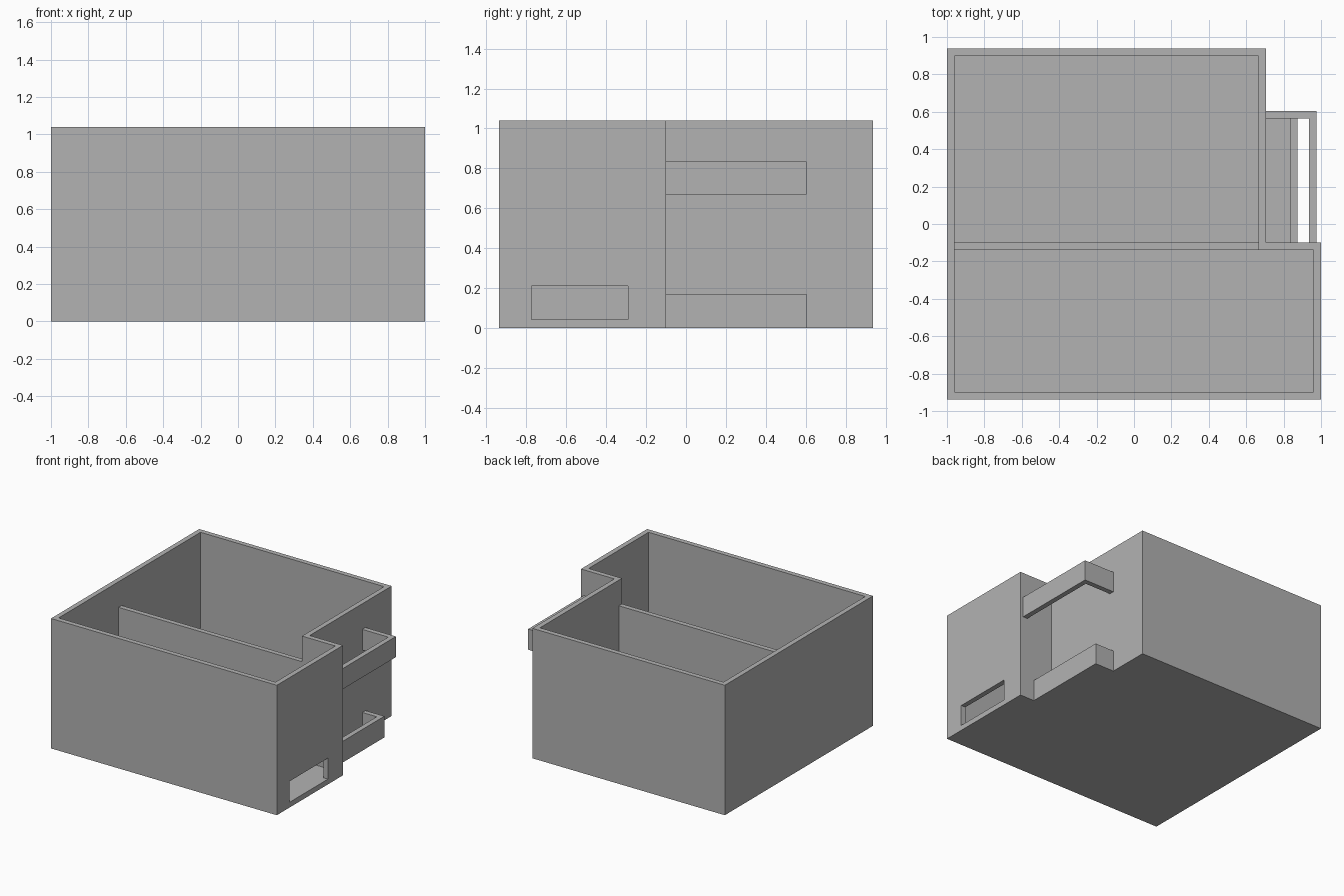
import bpy
import bmesh

cube = bpy.data.objects.get("Cube")
if cube:
    bpy.data.objects.remove(cube, do_unlink=True)

grey = bpy.data.materials.new("plain grey")
grey.use_nodes = True
GREY = (0.448, 0.448, 0.448, 1)
grey.diffuse_color = GREY
grey.node_tree.nodes["Principled BSDF"].inputs["Base Color"].default_value = GREY

W = 0.04       # wall thickness
H = 1.04       # wall height
STEP_X, STEP_Y = 0.705, -0.1   # corner where the plan steps in
BAY_Y = 0.605  # far end of both side bays


def prism(name, outline, z0, z1):
    """Extrude a plan outline from z0 up to z1."""
    bm = bmesh.new()
    face = bm.faces.new([bm.verts.new((x, y, z0)) for x, y in outline])
    up = bmesh.ops.extrude_face_region(bm, geom=[face])["geom"]
    bmesh.ops.translate(bm, vec=(0, 0, z1 - z0),
                        verts=[v for v in up if isinstance(v, bmesh.types.BMVert)])
    bmesh.ops.recalc_face_normals(bm, faces=bm.faces)
    mesh = bpy.data.meshes.new(name)
    bm.to_mesh(mesh)
    bm.free()
    mesh.materials.append(grey)
    obj = bpy.data.objects.new(name, mesh)
    bpy.context.collection.objects.link(obj)
    return obj


def box(name, x0, x1, y0, y1, z0, z1):
    return prism(name, [(x0, y0), (x1, y0), (x1, y1), (x0, y1)], z0, z1)


def stepped_plan(inset):
    """Plan of the building, moved inwards by the inset."""
    left, right, step = -1 + inset, 1 - inset, STEP_X - inset
    front, back, mid = -0.937 + inset, 0.937 - inset, STEP_Y - inset
    return [(left, front), (right, front), (right, mid),
            (step, mid), (step, back), (left, back)]


def cut(target, cutter):
    mod = target.modifiers.new(cutter.name, "BOOLEAN")
    mod.operation = "DIFFERENCE"
    mod.solver = "EXACT"
    mod.object = cutter
    bpy.context.view_layer.objects.active = target
    bpy.ops.object.modifier_apply(modifier=mod.name)
    bpy.data.objects.remove(cutter, do_unlink=True)


# Open-topped shell with a floor and one low window
shell = prism("outer_walls_and_floor", stepped_plan(0), 0, H)
cut(shell, prism("room_cutter", stepped_plan(W), W, H + 0.2))
cut(shell, box("window_cutter", 0.9, 1.1, -0.775, -0.29, 0.042, 0.21))

# Lower partition between the two rooms
box("partition_wall", -1 + W, STEP_X - W, STEP_Y - W, STEP_Y, W, 0.835)


# Side bays: a long rail with a return to the wall
def bay_rail(name, x1, z0, z1):
    prism(name, [(x1 - W, STEP_Y), (x1, STEP_Y), (x1, BAY_Y), (STEP_X, BAY_Y),
                 (STEP_X, BAY_Y - W), (x1 - W, BAY_Y - W)], z0, z1)


bay_rail("upper_balcony_rail", 0.975, 0.67, 0.835)
bay_rail("lower_terrace_rail", 0.873, 0, 0.17)
box("lower_terrace_floor", STEP_X, 0.873 - W, STEP_Y, BAY_Y - W, 0, W)
